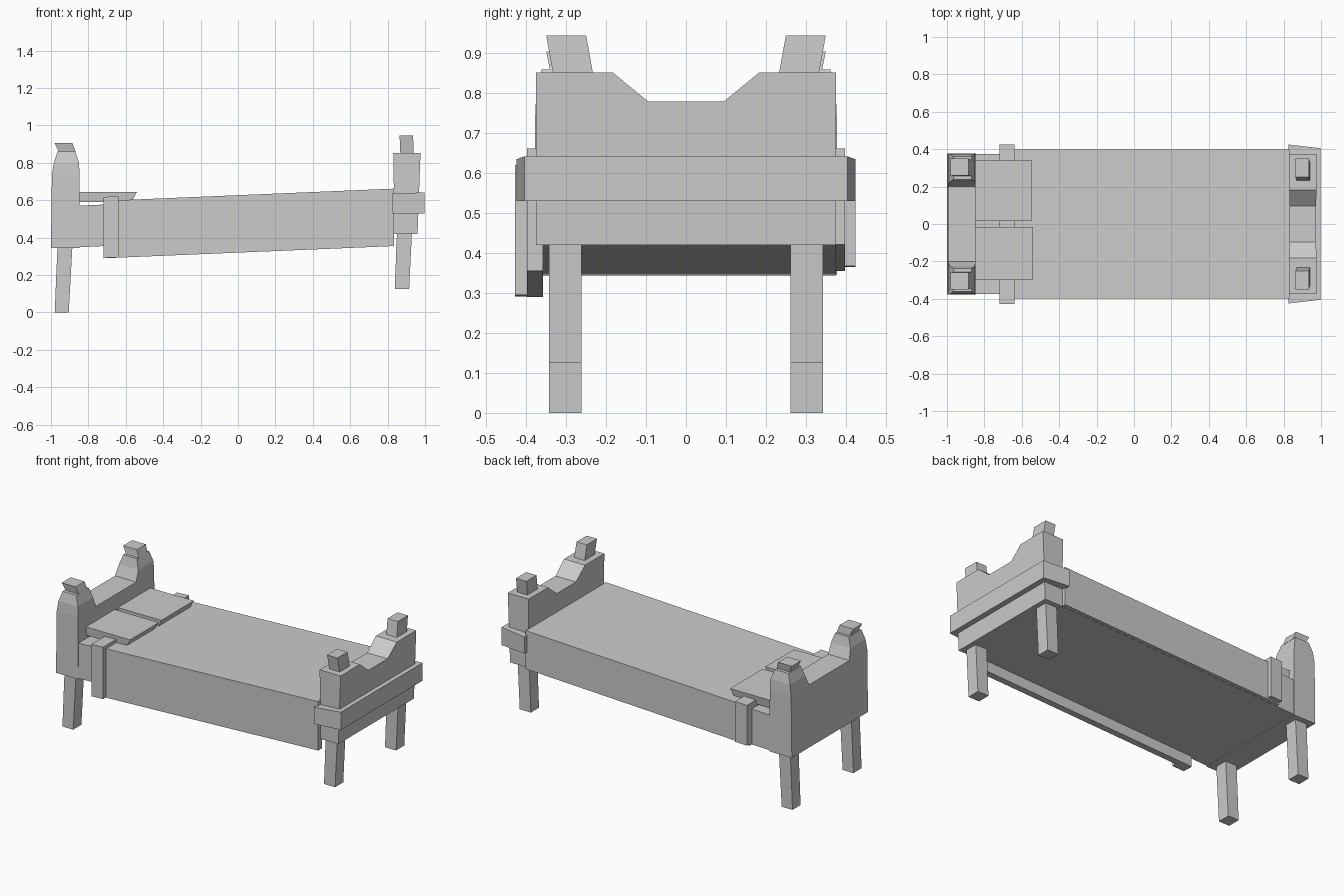
import bpy
import bmesh

if "Cube" in bpy.data.objects:
    bpy.data.objects.remove(bpy.data.objects["Cube"], do_unlink=True)

grey = bpy.data.materials.new("light grey")
grey.use_nodes = True
colour = (0.6, 0.6, 0.6, 1)
grey.diffuse_color = colour
grey.node_tree.nodes["Principled BSDF"].inputs["Base Color"].default_value = colour

SLOPE = 0.042  # the bed rises gently towards the foot


def block(name, axis, start, end, rect0, rect1=None, slope=0.0):
    """Tapered block between two rectangles (a0, a1, b0, b1) across x or z."""
    bm = bmesh.new()
    rings = []
    for t, (a0, a1, b0, b1) in ((start, rect0), (end, rect1 or rect0)):
        ring = []
        for a, b in ((a0, b0), (a1, b0), (a1, b1), (a0, b1)):
            x, y, z = (t, a, b) if axis == "x" else (a, b, t)
            ring.append(bm.verts.new((x, y, z + slope * x)))
        rings.append(ring)
    low, high = rings
    bm.faces.new(low[::-1])
    bm.faces.new(high)
    for i in range(4):
        j = (i + 1) % 4
        bm.faces.new((low[i], low[j], high[j], high[i]))
    bmesh.ops.recalc_face_normals(bm, faces=bm.faces)
    mesh = bpy.data.meshes.new(name)
    bm.to_mesh(mesh)
    bm.free()
    mesh.materials.append(grey)
    obj = bpy.data.objects.new(name, mesh)
    bpy.context.collection.objects.link(obj)
    return obj


def pair(name, z0, z1, rect0, rect1=None):
    """Upright block on the left side and its mirror on the right."""
    rect1 = rect1 or rect0
    block("left_" + name, "z", z0, z1, rect0, rect1)
    flip = [(a0, a1, -b1, -b0) for a0, a1, b0, b1 in (rect0, rect1)]
    block("right_" + name, "z", z0, z1, *flip)


# Sloping frame, mattress and the longer blanket edge on the right side
block("bed_frame", "x", -0.99, 0.84, (-0.375, 0.375, 0.385, 0.607), slope=SLOPE)
block("mattress", "x", -0.72, 0.835, (-0.398, 0.398, 0.386, 0.627), slope=SLOPE)
block("blanket_skirt", "x", -0.72, 0.835, (-0.398, -0.358, 0.32, 0.5), slope=SLOPE)

# Strap over the mattress near the head
strap_x = (-0.72, -0.638)
block("strap_top", "x", *strap_x, (-0.425, 0.425, 0.6, 0.648), slope=SLOPE)
block("strap_right", "x", *strap_x, (-0.428, -0.36, 0.322, 0.648), slope=SLOPE)
block("strap_left", "x", *strap_x, (0.36, 0.425, 0.395, 0.648), slope=SLOPE)

# Pillows
block("left_pillow", "z", 0.59, 0.645, (-0.85, -0.57, 0.02, 0.33),
      (-0.85, -0.545, 0.017, 0.34))
block("right_pillow", "z", 0.59, 0.645, (-0.85, -0.57, -0.295, -0.02),
      (-0.85, -0.54, -0.3, -0.015))

# Headboard: panel, corner posts, bevelled tops and leaning knobs
block("headboard_panel", "z", 0.345, 0.735, (-1, -0.845, -0.378, 0.378),
      (-0.995, -0.847, -0.378, 0.378))
pair("headboard_post", 0.735, 0.8, (-0.995, -0.847, 0.2, 0.378),
     (-0.985, -0.85, 0.225, 0.375))
pair("headboard_post_top", 0.8, 0.86, (-0.985, -0.85, 0.225, 0.375),
     (-0.965, -0.87, 0.238, 0.362))
pair("headboard_knob", 0.855, 0.905, (-0.955, -0.867, 0.255, 0.34),
     (-0.98, -0.885, 0.26, 0.35))

# Footboard: panel, sloped shoulders, wrapping band and splayed knobs
block("footboard_panel", "z", 0.42, 0.78, (0.838, 0.96, -0.375, 0.375),
      (0.831, 0.973, -0.375, 0.375))
pair("footboard_shoulder", 0.78, 0.852, (0.831, 0.973, 0.095, 0.375),
     (0.83, 0.976, 0.183, 0.375))
block("footboard_band", "x", 0.825, 0.998, (-0.425, 0.425, 0.53, 0.635),
      (-0.405, 0.405, 0.53, 0.642))
pair("footboard_knob", 0.845, 0.945, (0.868, 0.94, 0.232, 0.332),
     (0.864, 0.936, 0.25, 0.35))

# Legs
pair("head_leg", 0.0, 0.36, (-0.98, -0.905, 0.262, 0.343),
     (-0.965, -0.885, 0.262, 0.343))
pair("foot_leg", 0.125, 0.43, (0.838, 0.915, 0.262, 0.343),
     (0.85, 0.93, 0.262, 0.343))
